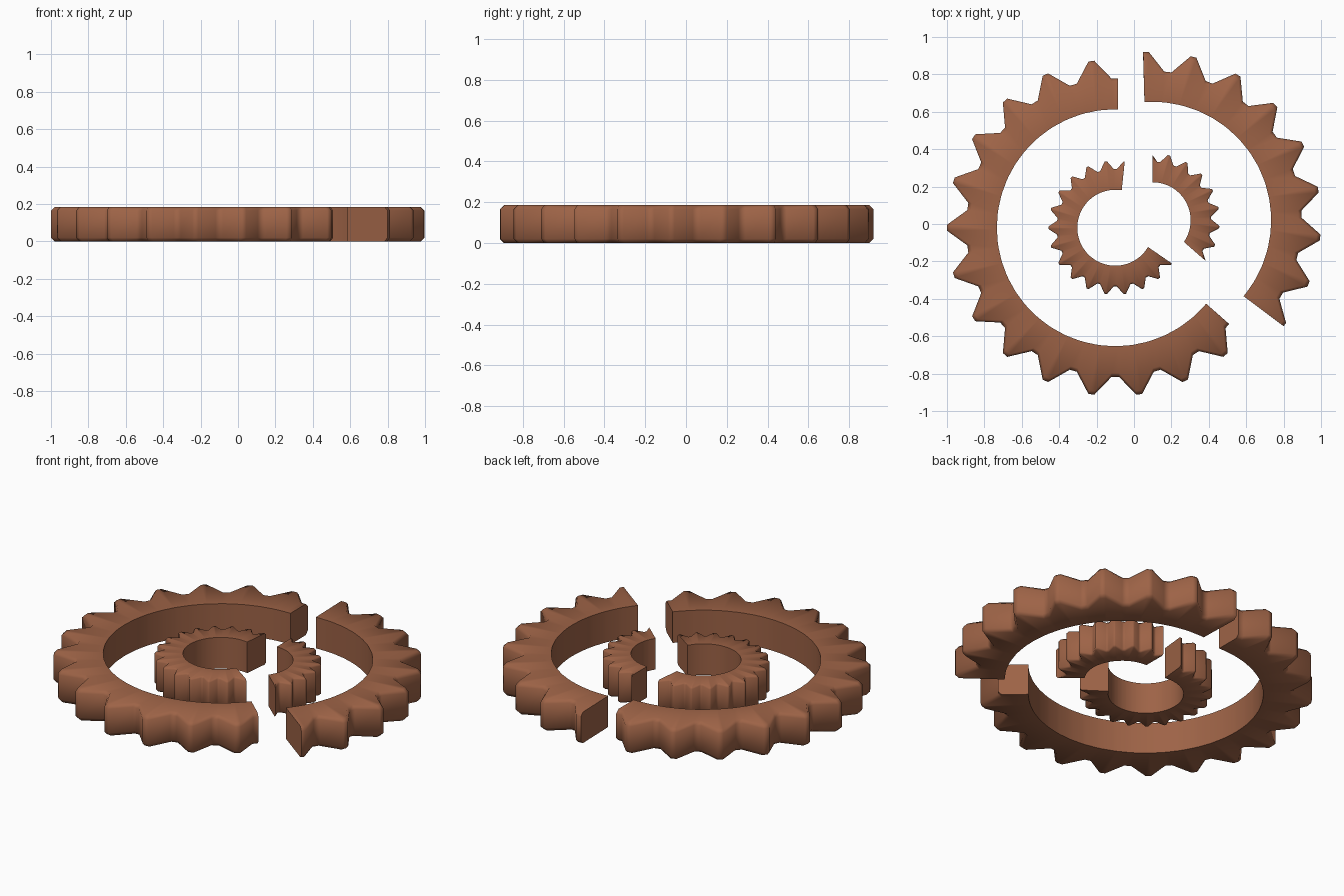
import bpy, bmesh, math

if "Cube" in bpy.data.objects:
    bpy.data.objects.remove(bpy.data.objects["Cube"])

TEETH = 22
STEP = 360 / TEETH
HEIGHT = 0.185

clay = bpy.data.materials.new("clay_brown")
clay.diffuse_color = (0.34, 0.125, 0.062, 1)
clay.use_nodes = True
clay.node_tree.nodes["Principled BSDF"].inputs["Base Color"].default_value = clay.diffuse_color


def gear_piece(name, centre, r_in, r_valley, r_tip, chamfer, phase, start, end):
    """Arc of a toothed ring; start and end are (inner angle, outer angle) of the broken faces."""
    # outline corners of each tooth: (angle, radius)
    corners = []
    for k in range(-TEETH, 2 * TEETH):
        a = phase + k * STEP
        corners += [(a - 1.0, r_tip), (a + 1.0, r_tip),
                    (a + STEP / 2 - 1.4, r_valley), (a + STEP / 2 + 1.4, r_valley)]

    def radius(a):
        for (a0, r0), (a1, r1) in zip(corners, corners[1:]):
            if a0 <= a <= a1:
                return r0 + (r1 - r0) * (a - a0) / (a1 - a0)

    lo, hi = max(start), min(end)
    stations = [(start[0], start[1], radius(start[1]))]
    stations += [(a, a, r) for a, r in corners if lo + 0.3 < a < hi - 0.3]
    stations.append((end[0], end[1], radius(end[1])))

    bm = bmesh.new()
    rings = []
    for a_in, a_out, r in stations:
        c = chamfer
        section = [(a_in, r_in, 0), (a_out, r - c, 0), (a_out, r, c),
                   (a_out, r, HEIGHT - c), (a_out, r - c, HEIGHT), (a_in, r_in, HEIGHT)]
        rings.append([bm.verts.new((centre[0] + q * math.cos(math.radians(a)),
                                    centre[1] + q * math.sin(math.radians(a)), z))
                      for a, q, z in section])
    for p, q in zip(rings, rings[1:]):
        for i in range(6):
            j = (i + 1) % 6
            bm.faces.new((p[i], p[j], q[j], q[i]))
    # broken end faces
    bm.faces.new(rings[0])
    bm.faces.new(rings[-1][::-1])
    bmesh.ops.recalc_face_normals(bm, faces=bm.faces)
    mesh = bpy.data.meshes.new(name)
    bm.to_mesh(mesh)
    bm.free()
    mesh.materials.append(clay)
    ob = bpy.data.objects.new(name, mesh)
    bpy.context.collection.objects.link(ob)
    bpy.ops.object.select_all(action='DESELECT')
    ob.select_set(True)
    bpy.context.view_layer.objects.active = ob
    bpy.ops.object.shade_smooth_by_angle(angle=math.radians(55))
    return ob


LEFT, RIGHT = (-0.10, -0.02), (0.10, 0.02)
BIG = (0.633, 0.797, 0.90, 0.02)
SMALL = (0.203, 0.313, 0.358, 0.010)

# large ring, broken in two
gear_piece("outer_gear_left", LEFT, *BIG, 0, (88.6, 88.9), (320.1, 319.8))
gear_piece("outer_gear_right", RIGHT, *BIG, 10.5, (-39.9, -39.0), (94.0, 93.3))
# small ring, broken in two
gear_piece("inner_gear_left", LEFT, *SMALL, 0, (80.3, 81.9), (329.5, 327.7))
gear_piece("inner_gear_right", RIGHT, *SMALL, 10.5, (-34.8, -37.4), (90, 90))
